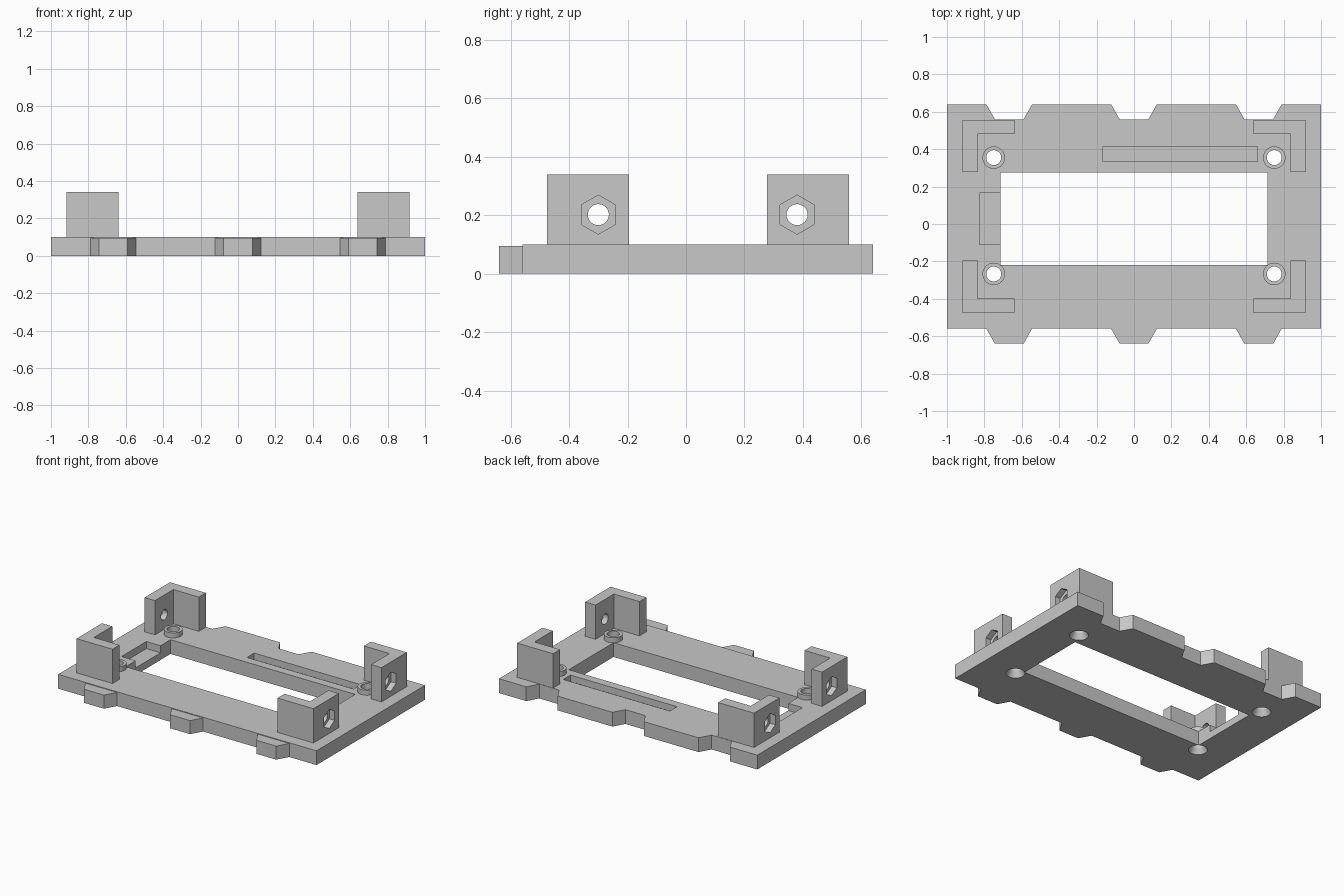
import bpy, bmesh, math
from mathutils import Matrix, Vector

cube = bpy.data.objects.get("Cube")
if cube:
    bpy.data.objects.remove(cube, do_unlink=True)

grey = bpy.data.materials.new("light grey plastic")
grey.use_nodes = True
grey.diffuse_color = (0.58, 0.58, 0.58, 1)
grey.node_tree.nodes["Principled BSDF"].inputs["Base Color"].default_value = grey.diffuse_color


def finish(name, bm):
    bmesh.ops.recalc_face_normals(bm, faces=bm.faces)
    mesh = bpy.data.meshes.new(name)
    bm.to_mesh(mesh)
    bm.free()
    mesh.materials.append(grey)
    obj = bpy.data.objects.new(name, mesh)
    bpy.context.collection.objects.link(obj)
    return obj


def prism(name, points, z0, z1):
    """Extrude a flat outline upward."""
    bm = bmesh.new()
    face = bm.faces.new([bm.verts.new((x, y, z0)) for x, y in points])
    top = bmesh.ops.extrude_face_region(bm, geom=[face])["geom"]
    verts = [v for v in top if isinstance(v, bmesh.types.BMVert)]
    bmesh.ops.translate(bm, verts=verts, vec=(0, 0, z1 - z0))
    return finish(name, bm)


def block(name, x0, x1, y0, y1, z0, z1):
    return prism(name, [(x0, y0), (x1, y0), (x1, y1), (x0, y1)], z0, z1)


def rod(name, start, end, r0, r1, sides=32):
    """Cylinder or cone between two points."""
    a, b = Vector(start), Vector(end)
    turn = (b - a).to_track_quat('Z', 'Y').to_matrix().to_4x4()
    bm = bmesh.new()
    bmesh.ops.create_cone(bm, cap_ends=True, segments=sides, radius1=r0, radius2=r1,
                          depth=(b - a).length,
                          matrix=Matrix.Translation((a + b) / 2) @ turn)
    return finish(name, bm)


def cut(obj, cutter):
    """Subtract the cutter, bake the result and discard the cutter."""
    cutter.hide_render = True
    mod = obj.modifiers.new("cut", 'BOOLEAN')
    mod.operation, mod.solver, mod.object = 'DIFFERENCE', 'EXACT', cutter
    deps = bpy.context.evaluated_depsgraph_get()
    mesh = bpy.data.meshes.new_from_object(obj.evaluated_get(deps))
    obj.modifiers.clear()
    obj.data = mesh
    bpy.data.objects.remove(cutter, do_unlink=True)


TOP = 0.10
FRONT, BACK = -0.56, 0.64
STEP = 0.08                      # depth of tabs and notches
TAB_X = (-0.667, 0, 0.667)
parts = []

# Base plate with tapered notches along the back
outline = [(-1, FRONT), (1, FRONT), (1, BACK)]
for x in reversed(TAB_X):
    outline += [(x + 0.122, BACK), (x + 0.077, BACK - STEP),
                (x - 0.077, BACK - STEP), (x - 0.122, BACK)]
outline.append((-1, BACK))
plate = prism("base_plate", outline, 0, TOP)
parts.append(plate)

# Central window, side pocket and shallow slot
cut(plate, block("window_cutter", -0.715, 0.715, -0.22, 0.275, -0.1, 0.3))
cut(plate, block("pocket_cutter", -0.825, -0.7, -0.11, 0.165, 0.05, 0.3))
cut(plate, block("slot_cutter", -0.165, 0.66, 0.335, 0.415, 0.055, 0.3))

# Matching tapered tabs along the front
for i, x in enumerate(TAB_X):
    parts.append(prism(f"front_tab_{i + 1}",
                       [(x - 0.122, FRONT), (x - 0.077, FRONT - STEP),
                        (x + 0.077, FRONT - STEP), (x + 0.122, FRONT)], 0, 0.095))

for sx, side in ((-1, "right"), (1, "left")):
    for sy, end, screw_y, corner_y, bolt_y in ((1, "back", 0.355, 0.557, 0.38),
                                               (-1, "front", -0.267, -0.475, -0.30)):
        tag = f"{end}_{side}"
        x = sx * 0.75

        # Screw standoff ring and countersunk hole through the plate
        ring = rod(f"standoff_{tag}", (x, screw_y, TOP), (x, screw_y, 0.135), 0.06, 0.06)
        for target in (ring, plate):
            cut(target, rod("screw_cutter", (x, screw_y, -0.1), (x, screw_y, 0.3), 0.04, 0.04))
        cut(plate, rod("sink_cutter", (x, screw_y, -0.02), (x, screw_y, 0.04), 0.07, 0.04))

        # L-shaped corner bracket
        def corner(dx, dy):
            return (sx * (0.917 - dx), corner_y - sy * dy)
        bracket = prism(f"bracket_{tag}",
                        [corner(0, 0), corner(0.278, 0), corner(0.278, 0.077),
                         corner(0.08, 0.077), corner(0.08, 0.28), corner(0, 0.28)],
                        TOP, 0.34)

        # Bolt hole with a hexagonal nut recess on the outside
        cut(bracket, rod("bolt_cutter", (sx * 0.8, bolt_y, 0.202),
                         (sx * 1.0, bolt_y, 0.202), 0.036, 0.036))
        nut = rod("nut_cutter", (0, 0, -0.1), (0, 0, 0.1), 0.067, 0.067, 6)
        points = [(math.cos(a) * 0.067, math.sin(a) * 0.067)
                  for a in (math.radians(30 + 60 * k) for k in range(6))]
        bpy.data.objects.remove(nut, do_unlink=True)
        nut = prism("nut_cutter", points, 0, 0.2)
        # local z points along x, local y stays upright
        frame = Matrix(((0, 0, 1, 0), (1, 0, 0, 0), (0, 1, 0, 0), (0, 0, 0, 1)))
        start = 0.877 if sx > 0 else -1.077
        nut.data.transform(Matrix.Translation((start, bolt_y, 0.202)) @ frame)
        cut(bracket, nut)
        parts += [ring, bracket]

# Smooth the round holes while keeping every edge crisp
bpy.ops.object.select_all(action='DESELECT')
for obj in parts:
    obj.select_set(True)
bpy.context.view_layer.objects.active = plate
bpy.ops.object.shade_smooth_by_angle(angle=math.radians(20))
